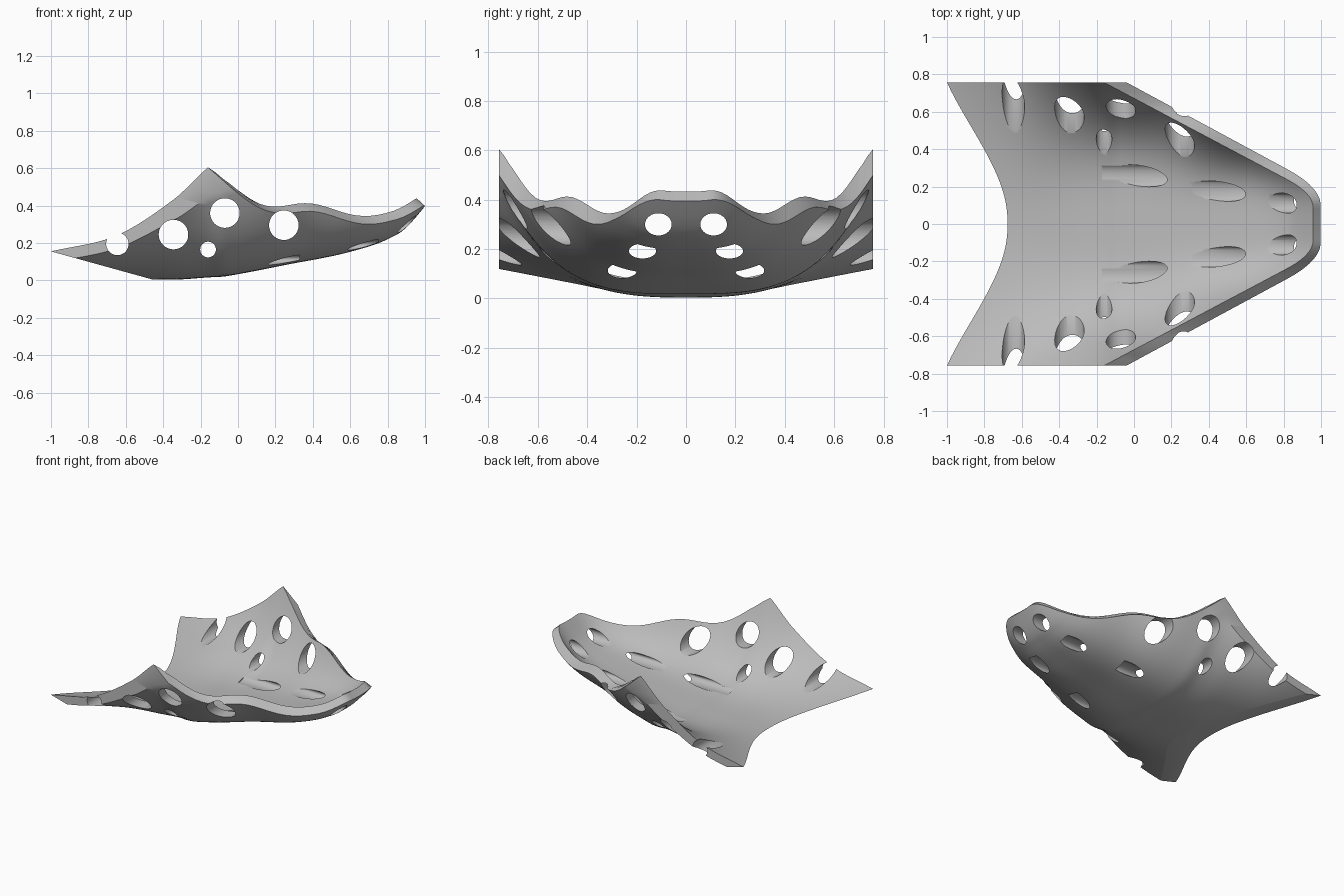
import bpy, bmesh, math

if "Cube" in bpy.data.objects:
    bpy.data.objects.remove(bpy.data.objects["Cube"], do_unlink=True)

COLS, ROWS = 72, 90
HALF_WIDTH = 0.757
THICKNESS = 0.058

# Stations along x: (x, centre height, edge rise, curve power)
STATIONS = [
    (-1.0, .07, .085, 2.1), (-.65, .065, .175, 2.2), (-.345, .062, .37, 2.9),
    (-.16, .074, .53, 3.4), (-.07, .08, .58, 3.7), (.245, .14, .75, 3.2),
    (.6, .213, 2.0, 3.5), (.83, .305, 2.3, 3.0), (1.0, .48, 2.5, 3.0),
]


def station(x):
    """Smoothly interpolate the cross-section settings at x."""
    last = len(STATIONS) - 1
    i = 0
    while i < last - 1 and x > STATIONS[i + 1][0]:
        i += 1

    def slope(j, k):
        a, b = STATIONS[max(j - 1, 0)], STATIONS[min(j + 1, last)]
        return (b[k] - a[k]) / (b[0] - a[0])

    p, q = STATIONS[i], STATIONS[i + 1]
    h = q[0] - p[0]
    t = max(0, min(1.1, (x - p[0]) / h))
    s = t * t * (3 - 2 * t)
    return [p[k] * (1 - s) + q[k] * s
            + h * slope(i, k) * t * (1 - t) ** 2
            - h * slope(i + 1, k) * t * t * (1 - t) for k in (1, 2, 3)]


def inner_z(x, y):
    base, rise, power = station(x)
    return base + rise * (abs(y) / HALF_WIDTH) ** power


def outer_z(x, y):
    e = 0.004
    dx = (inner_z(x + e, y) - inner_z(x - e, y)) / (2 * e)
    dy = (inner_z(x, y + e) - inner_z(x, y - e)) / (2 * e)
    return inner_z(x, y) - THICKNESS * math.sqrt(1 + dx * dx + dy * dy)


def soft_min(a, b, k):
    h = max(k - abs(a - b), 0) / k
    return min(a, b) - h * h * k / 4


def inner_front(y):
    return soft_min(.957, -.16 + (HALF_WIDTH - abs(y)) / .53, .14)


def outer_front(y):
    return soft_min(.998, -.04 + (HALF_WIDTH - abs(y)) / .54, .18)


def rear(height, y):
    """Find where a surface meets the slanted rear cutting plane."""
    lo, hi = -1.1, 0.0
    for _ in range(30):
        mid = (lo + hi) / 2
        if height(mid, y) + .277 * (mid + .44) > 0:
            hi = mid
        else:
            lo = mid
    return hi


def surface(bm, height, front):
    grid = []
    for i in range(COLS + 1):
        y = HALF_WIDTH * (2 * i / COLS - 1)
        x0, x1 = rear(height, y), front(y)
        xs = [x0 + (x1 - x0) * j / ROWS for j in range(ROWS + 1)]
        grid.append([bm.verts.new((x, y, max(0, height(x, y)))) for x in xs])
    for i in range(COLS):
        for j in range(ROWS):
            bm.faces.new((grid[i][j], grid[i][j + 1], grid[i + 1][j + 1], grid[i + 1][j]))
    rim = [grid[i][0] for i in range(COLS)]
    rim += [grid[COLS][j] for j in range(ROWS)]
    rim += [grid[i][ROWS] for i in range(COLS, 0, -1)]
    rim += [grid[0][j] for j in range(ROWS, 0, -1)]
    return rim


# Curved shell: inner and outer skins joined around the rim
bm = bmesh.new()
inner = surface(bm, inner_z, inner_front)
outer = surface(bm, outer_z, outer_front)
for k in range(len(inner)):
    n = (k + 1) % len(inner)
    bm.faces.new((inner[k], inner[n], outer[n], outer[k]))
bmesh.ops.recalc_face_normals(bm, faces=bm.faces)
mesh = bpy.data.meshes.new("curved_shell")
bm.to_mesh(mesh)
bm.free()
shell = bpy.data.objects.new("curved_shell", mesh)
bpy.context.collection.objects.link(shell)

grey = bpy.data.materials.new("plain grey")
grey.use_nodes = True
grey.diffuse_color = (.5, .5, .5, 1)
grey.node_tree.nodes["Principled BSDF"].inputs["Base Color"].default_value = (.5, .5, .5, 1)
mesh.materials.append(grey)


def drill(location, rotation, scale, depth):
    """Cut one round or oval hole through the shell."""
    bpy.ops.mesh.primitive_cylinder_add(vertices=48, radius=1, depth=depth,
                                        location=location, rotation=rotation)
    cutter = bpy.context.object
    cutter.name = "hole_cutter"
    cutter.scale = (scale[0], scale[1], 1)
    bpy.context.view_layer.update()
    mod = shell.modifiers.new("hole", "BOOLEAN")
    mod.operation = "DIFFERENCE"
    mod.solver = "EXACT"
    mod.object = cutter
    bpy.context.view_layer.objects.active = shell
    bpy.ops.object.modifier_apply(modifier=mod.name)
    bpy.data.objects.remove(cutter, do_unlink=True)


# Round holes running straight across both side walls
for x, z, r in [(-.645, .195, .06), (-.345, .245, .079), (-.07, .36, .079),
                (.245, .295, .079), (-.16, .165, .042)]:
    drill((x, 0, z), (math.pi / 2, 0, 0), (r, r), 2)

# Oval holes running lengthwise through the floor and nose
for x, y, z, ry, rz in [(.82, .112, .30, .054, .045), (.5, .176, .192, .055, .03),
                        (.08, .258, .113, .059, .03)]:
    for side in (-1, 1):
        drill((x, side * y, z), (0, math.pi / 2, 0), (rz, ry), .5)

bpy.ops.object.select_all(action="DESELECT")
shell.select_set(True)
bpy.context.view_layer.objects.active = shell
bpy.ops.object.shade_smooth_by_angle(angle=math.radians(35))
